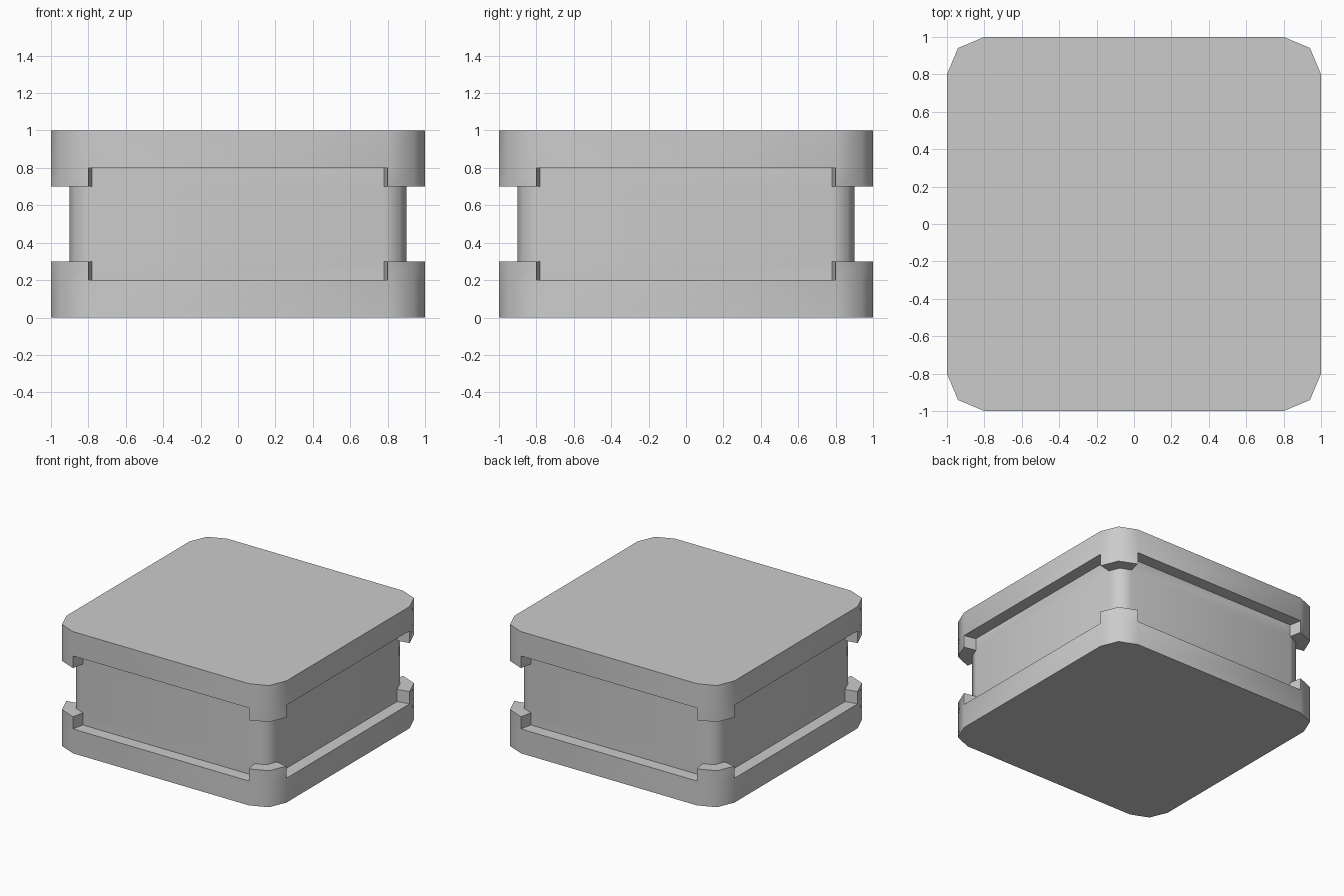
import bpy, bmesh, math
from mathutils import Matrix, Vector

if "Cube" in bpy.data.objects:
    bpy.data.objects.remove(bpy.data.objects["Cube"])

LEVELS = [0, 0.2, 0.3, 0.7, 0.8, 1.0]
OUTER = [(1, 0.8), (0.941, 0.941), (0.8, 1)]
INNER = [(0.9, 0.78), (0.865, 0.865), (0.78, 0.9)]


def around(corner):
    """Repeat one rounded corner at all four quarters."""
    return [Matrix.Rotation(q * math.pi / 2, 2) @ Vector(p)
            for q in range(4) for p in corner]


outer, inner = around(OUTER), around(INNER)
n = len(outer)
bm = bmesh.new()

# Full-width rounded block, sliced into levels
rings = [[bm.verts.new((p.x, p.y, z)) for p in outer] for z in LEVELS]
bm.faces.new(rings[0][::-1])
bm.faces.new(rings[-1])
recess = []
for row in range(len(LEVELS) - 1):
    for i in range(n):
        j = (i + 1) % n
        face = bm.faces.new((rings[row][i], rings[row][j],
                             rings[row + 1][j], rings[row + 1][i]))
        is_flat_side = i % 3 == 2
        if row == 2 or (is_flat_side and row in (1, 3)):
            recess.append(face)

# Sink the middle band, leaving corner tabs on the base and lid
result = bmesh.ops.extrude_face_region(bm, geom=recess)
for v in [g for g in result["geom"] if isinstance(g, bmesh.types.BMVert)]:
    k = min(range(n), key=lambda a: (outer[a] - v.co.xy).length)
    v.co.xy = inner[k]
leftover = [f for f in recess if f.is_valid]
if leftover:
    bmesh.ops.delete(bm, geom=leftover, context='FACES')
bmesh.ops.recalc_face_normals(bm, faces=bm.faces[:])

mesh = bpy.data.meshes.new("crate")
bm.to_mesh(mesh)
bm.free()
crate = bpy.data.objects.new("crate", mesh)
bpy.context.collection.objects.link(crate)

# Smooth the rounded corners, keep the ledges crisp
bpy.context.view_layer.objects.active = crate
crate.select_set(True)
bpy.ops.object.shade_smooth_by_angle(angle=math.radians(50))
